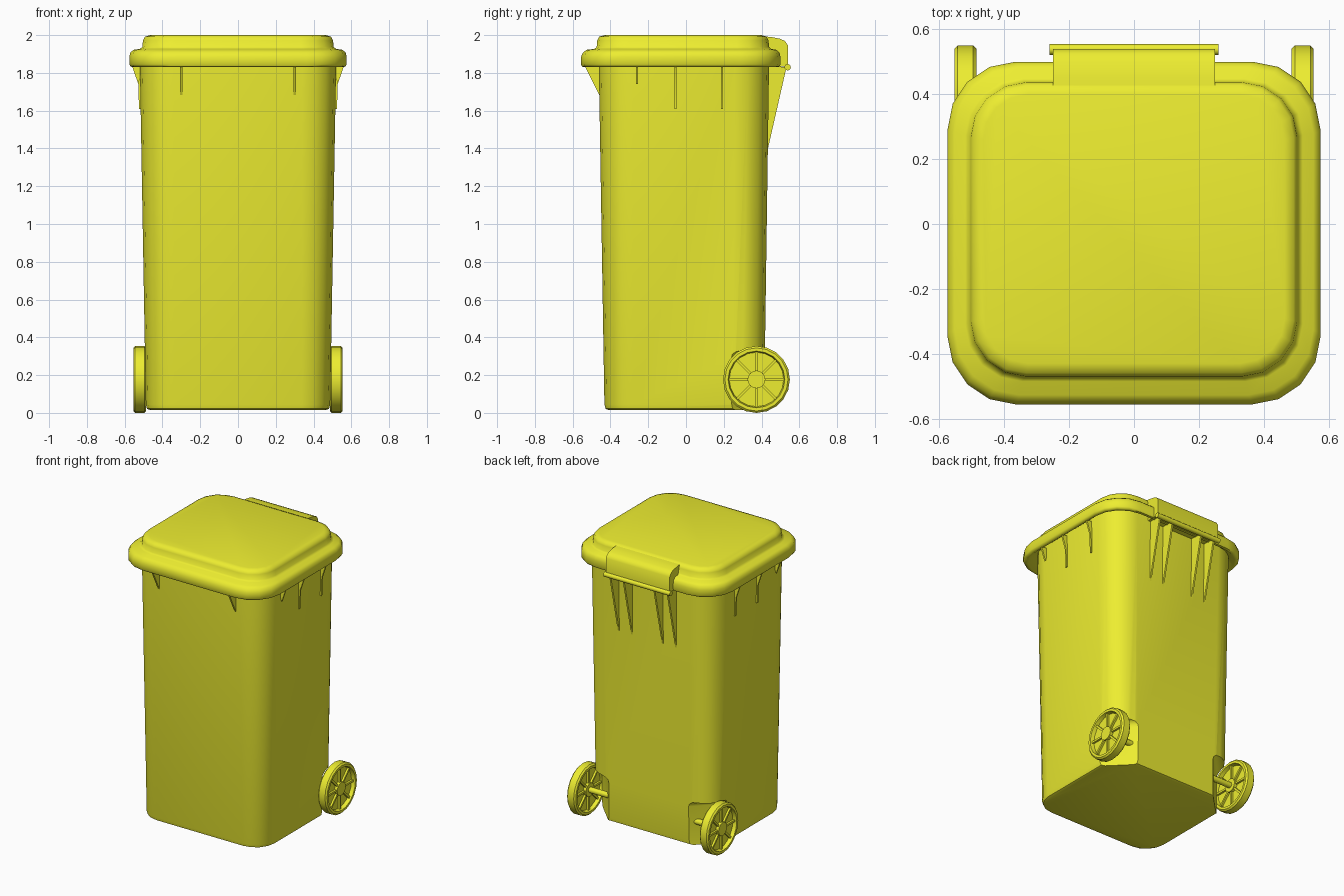
import bpy, bmesh, math
from mathutils import Matrix, Vector

if "Cube" in bpy.data.objects:
    bpy.data.objects.remove(bpy.data.objects["Cube"])

mat = bpy.data.materials.new("yellow_plastic")
mat.diffuse_color = (0.85, 0.85, 0.03, 1)
mat.use_nodes = True
mat.node_tree.nodes["Principled BSDF"].inputs["Base Color"].default_value = mat.diffuse_color


def finish(name, bm, angle=35):
    bmesh.ops.recalc_face_normals(bm, faces=bm.faces)
    me = bpy.data.meshes.new(name)
    bm.to_mesh(me)
    bm.free()
    ob = bpy.data.objects.new(name, me)
    bpy.context.collection.objects.link(ob)
    me.materials.append(mat)
    smooth(ob, angle)
    return ob


def smooth(ob, angle=35):
    bpy.ops.object.select_all(action='DESELECT')
    ob.select_set(True)
    bpy.context.view_layer.objects.active = ob
    bpy.ops.object.shade_smooth_by_angle(angle=math.radians(angle))


def rounded_rect(hx, y0, y1, r, z, n=4):
    pts = []
    for k, (cx, cy) in enumerate([(hx - r, y1 - r), (r - hx, y1 - r),
                                  (r - hx, y0 + r), (hx - r, y0 + r)]):
        for i in range(n + 1):
            a = math.pi / 2 * (k + i / n)
            pts.append((cx + r * math.cos(a), cy + r * math.sin(a), z))
    return pts


def loft(name, sections, angle=35):
    bm = bmesh.new()
    rings = [[bm.verts.new(p) for p in rounded_rect(*s)] for s in sections]
    for a, b in zip(rings, rings[1:]):
        for i in range(len(a)):
            j = (i + 1) % len(a)
            bm.faces.new((a[i], a[j], b[j], b[i]))
    bm.faces.new(rings[0])
    bm.faces.new(rings[-1])
    return finish(name, bm, angle)


def prism(name, pts, offset):
    """Extrude a flat outline by +-offset around its plane."""
    bm = bmesh.new()
    d = Vector(offset)
    f = bm.faces.new([bm.verts.new(Vector(p) - d) for p in pts])
    ext = bmesh.ops.extrude_face_region(bm, geom=[f])["geom"]
    bmesh.ops.translate(bm, vec=2 * d, verts=[v for v in ext if isinstance(v, bmesh.types.BMVert)])
    return finish(name, bm)


def rod(name, x0, x1, y, z, r, sides=12):
    bm = bmesh.new()
    m = Matrix.Translation(((x0 + x1) / 2, y, z)) @ Matrix.Rotation(math.pi / 2, 4, 'Y')
    bmesh.ops.create_cone(bm, cap_ends=True, segments=sides, radius1=r, radius2=r,
                          depth=abs(x1 - x0), matrix=m)
    return finish(name, bm)


# Tapered body with rounded bottom edge
body = loft("bin_body", [
    (0.465, -0.41, 0.395, 0.13, 0.015),
    (0.482, -0.426, 0.41, 0.145, 0.022),
    (0.488, -0.432, 0.414, 0.15, 0.045),
    (0.52, -0.462, 0.44, 0.18, 1.87)])

# Recesses in the back corners for the wheels
for s in (-1, 1):
    bm = bmesh.new()
    m = (Matrix.Translation((s * 0.515, 0.515, 0.11))
         @ Matrix.Rotation(math.pi / 4, 4, 'Z') @ Matrix.Diagonal((0.425, 0.425, 0.44, 1)))
    bmesh.ops.create_cube(bm, size=1, matrix=m)
    bmesh.ops.bevel(bm, geom=bm.edges[:], offset=0.04, segments=3, affect='EDGES', profile=0.5)
    cutter = finish("recess_cutter", bm)
    cutter.hide_render = True
    mod = body.modifiers.new("recess", 'BOOLEAN')
    mod.operation = 'DIFFERENCE'
    mod.object = cutter
    bpy.context.view_layer.objects.active = body
    bpy.ops.object.modifier_apply(modifier=mod.name)
    bpy.data.objects.remove(cutter)
smooth(body)

# Lid: skirt, shoulder and raised panel
loft("lid", [
    (0.51, -0.455, 0.435, 0.17, 1.865),
    (0.55, -0.53, 0.48, 0.2, 1.83),
    (0.568, -0.55, 0.495, 0.21, 1.833),
    (0.575, -0.556, 0.50, 0.21, 1.845),
    (0.575, -0.556, 0.50, 0.21, 1.885),
    (0.57, -0.545, 0.495, 0.21, 1.908),
    (0.553, -0.527, 0.48, 0.2, 1.922),
    (0.52, -0.485, 0.45, 0.175, 1.927),
    (0.507, -0.473, 0.44, 0.17, 1.937),
    (0.503, -0.47, 0.437, 0.17, 1.972),
    (0.492, -0.459, 0.427, 0.16, 1.992),
    (0.465, -0.43, 0.40, 0.14, 2.0)], 50)

# Hinge cover and hinge rod
prism("hinge_cover", [(0, y, z) for y, z in [
    (0.40, 1.994), (0.45, 1.99), (0.50, 1.98), (0.525, 1.968), (0.54, 1.945),
    (0.54, 1.835), (0.40, 1.835)]], (0.25, 0, 0))
rod("hinge_rod", -0.26, 0.26, 0.538, 1.83, 0.017)

# Back gussets and front ribs
for x in (-0.225, -0.12, 0.12, 0.225):
    prism("back_gusset", [(x, 0.42, 1.84), (x, 0.532, 1.83), (x, 0.434, 1.40)], (0.006, 0, 0))
for x in (-0.3, 0.3):
    prism("front_rib", [(x, -0.44, 1.84), (x, -0.535, 1.835), (x, -0.458, 1.68)], (0.006, 0, 0))

for s in (-1, 1):
    # Side ribs
    for y, low in ((-0.26, 1.73), (-0.055, 1.61), (0.19, 1.61)):
        pts = [(0.50, 1.84), (0.56, 1.835), (0.528, 1.74)]
        if low < 1.7:
            pts += [(0.524, low), (0.50, low)]
        prism("side_rib", [(s * x, y, z) for x, z in pts], (0, 0.006, 0))

    # Wheel: turned rim with a recessed web
    cx, cy, cz = s * 0.52, 0.373, 0.177
    bm = bmesh.new()
    prof = [(0.0, 0.008), (0.144, 0.008), (0.15, 0.034), (0.167, 0.034), (0.177, 0.024)]
    prof += [(r, -x) for r, x in reversed(prof)]
    vs = [bm.verts.new((cx + x, cy, cz + r)) for r, x in prof]
    es = [bm.edges.new(e) for e in zip(vs, vs[1:])]
    bmesh.ops.spin(bm, geom=vs + es, cent=(cx, cy, cz), axis=(1, 0, 0),
                   angle=2 * math.pi, steps=20, use_merge=True)
    bmesh.ops.remove_doubles(bm, verts=bm.verts, dist=1e-5)
    # Spokes on both faces
    for k in range(4):
        m = (Matrix.Translation((cx, cy, cz)) @ Matrix.Rotation(k * math.pi / 4, 4, 'X')
             @ Matrix.Diagonal((0.044, 0.014, 0.292, 1)))
        bmesh.ops.create_cube(bm, size=1, matrix=m)
    finish("wheel", bm)
    rod("wheel_hub", cx - 0.03, cx + 0.03, cy, cz, 0.047, 16)
    rod("axle", s * 0.3, s * 0.5, cy, cz, 0.02)
